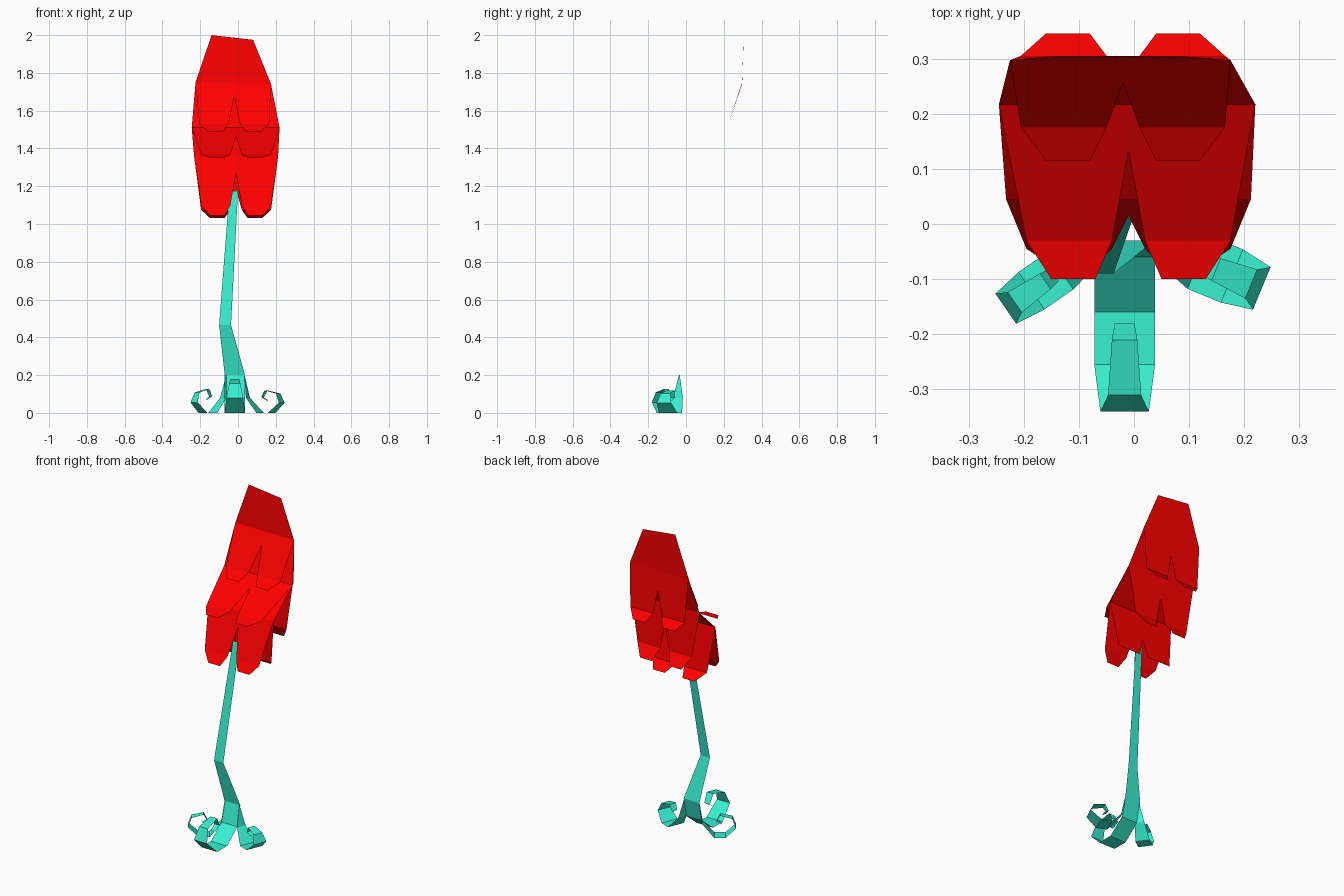
import bpy
from mathutils import Vector

if "Cube" in bpy.data.objects:
    bpy.data.objects.remove(bpy.data.objects["Cube"])


def material(name, color):
    m = bpy.data.materials.new(name)
    m.diffuse_color = color
    m.use_nodes = True
    m.node_tree.nodes["Principled BSDF"].inputs["Base Color"].default_value = m.diffuse_color
    return m


RED = material("petal_red", (1.0, 0.0, 0.0, 1))
TEAL = material("stem_teal", (0.04, 0.88, 0.64, 1))


def sheet(name, verts, faces, mat):
    me = bpy.data.meshes.new(name)
    me.from_pydata([tuple(v) for v in verts], [], faces)
    me.materials.append(mat)
    ob = bpy.data.objects.new(name, me)
    bpy.context.collection.objects.link(ob)
    return ob


def ribbon(name, rows, mat):
    """Flat strip through pairs of left / right edge points."""
    verts = [p for row in rows for p in row]
    faces = [(2 * i, 2 * i + 1, 2 * i + 3, 2 * i + 2) for i in range(len(rows) - 1)]
    return sheet(name, verts, faces, mat)


def straight_row(x0, x1, y, z):
    return (x0, y, z), (x1, y, z)


def petal(name, base_x, mid, base, apex_t, fold, tip, fold_x, tip_x):
    """Two-lobed hanging flap: base edge, notch apex, fold line and narrower tips.
    base, fold and tip are (y, z); fold_x and tip_x are (inner, outer) from mid."""
    ay, az = (b + (f - b) * apex_t for b, f in zip(base, fold))
    verts, faces = [(mid, *base), (mid, ay, az)], []
    for s, bx in ((-1, base_x[0]), (1, base_x[1])):
        n = len(verts)
        verts += [(bx, *base)]
        verts += [(mid + s * fold_x[0], *fold), (mid + s * fold_x[1], *fold)]
        verts += [(mid + s * tip_x[0], *tip), (mid + s * tip_x[1], *tip)]
        faces += [(n, 0, 1, n + 1, n + 2), (n + 2, n + 1, n + 3, n + 4)]
    return sheet(name, verts, faces, mat=RED)


# Flower crown and the tapering sheet that carries the petal tiers
ribbon("flower_body", [
    ((-0.14, 0.305, 2.0), (0.08, 0.305, 1.975)),
    ((-0.225, 0.297, 1.75), (0.175, 0.297, 1.74)),
    straight_row(-0.245, 0.22, 0.217, 1.51),
    straight_row(-0.232, 0.212, 0.045, 1.355),
], RED)

# Three tiers of petals, each with a front and a back flap
shape = dict(fold_x=(0.03, 0.185), tip_x=(0.06, 0.14))
tiers = [
    ("upper", (-0.225, 0.175), -0.02, (0.297, 1.745), (0.33, 0.45),
     (0.175, 1.53), (0.115, 1.49), (0.305, 1.475), (0.345, 1.425)),
    ("middle", (-0.245, 0.22), -0.01, (0.217, 1.51), (0.34, 0.45),
     (-0.03, 1.368), (-0.10, 1.352), (0.222, 1.225), (0.262, 1.155)),
    ("lower", (-0.232, 0.212), -0.01, (0.045, 1.355), (0.33, 0.62),
     (-0.045, 1.10), (-0.075, 1.046), (0.075, 1.075), (0.135, 1.033)),
]
for label, bx, mid, base, apex, ffold, ftip, bfold, btip in tiers:
    petal(label + "_front_petal", bx, mid, base, apex[0], ffold, ftip, **shape)
    petal(label + "_back_petal", bx, mid, base, apex[1], bfold, btip, **shape)

# Flat bent stem
ribbon("stem", [
    straight_row(-0.045, 0.0, 0.016, 1.175),
    straight_row(-0.10, -0.037, -0.09, 0.465),
    straight_row(-0.07, 0.037, -0.03, 0.2),
], TEAL)

# Curled leaves at the foot: (reach, height, half width)
ROOT = [(0, 0.2, 0.054), (0.03, 0.08, 0.055)]
CURL = [(0.13, 0.0, 0.055), (0.225, 0.0, 0.055), (0.31, 0.08, 0.044), (0.28, 0.155, 0.03),
        (0.18, 0.18, 0.023), (0.15, 0.125, 0.018), (0.19, 0.10, 0.014)]
SIDE_ROOT = [(0, 0.2, 0.002), (0.02, 0.08, 0.028)]


def leaf(name, origin, direction, root, reach=1.0, height=1.0, width=1.0):
    d = Vector((*direction, 0)).normalized()
    side = Vector((-d.y, d.x, 0))
    path = root + [(r * reach, z * height, w * width) for r, z, w in CURL]
    rows = []
    for r, z, w in path:
        c = Vector((*origin, z)) + d * r
        rows.append((c - side * w, c + side * w))
    return ribbon(name, rows, TEAL)


leaf("front_leaf", (-0.017, -0.03), (0, -1), ROOT)
leaf("left_leaf", (-0.062, -0.035), (-0.82, -0.57), SIDE_ROOT, 0.67, 0.70, 0.75)
leaf("right_leaf", (0.034, -0.035), (0.92, -0.38), SIDE_ROOT, 0.69, 0.66, 0.95)
